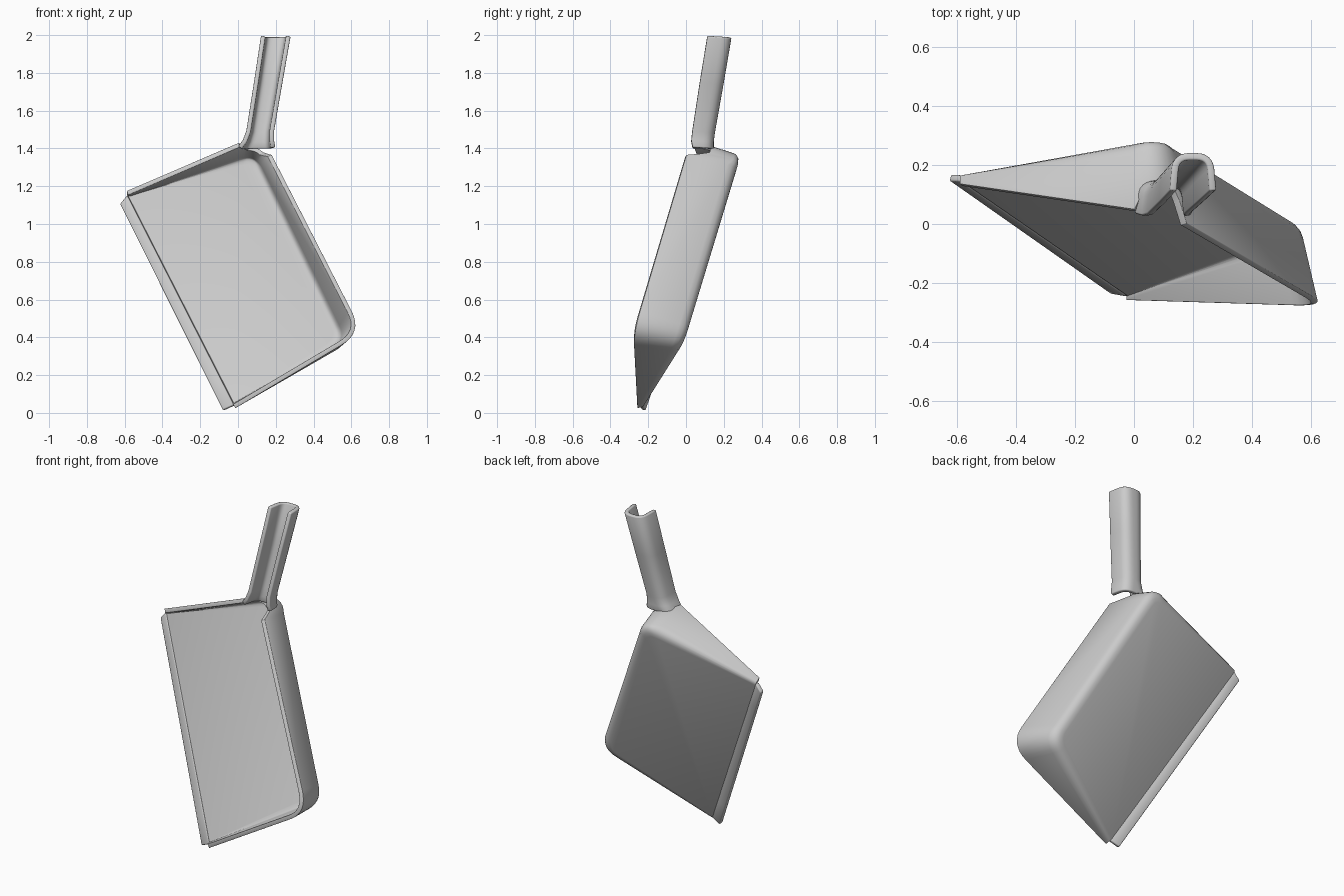
import bpy, bmesh, math
from mathutils import Vector as V

if "Cube" in bpy.data.objects:
    bpy.data.objects.remove(bpy.data.objects["Cube"])

THICK = 0.024


def finish(name, rings, cap=False):
    """Skin a list of equal-length point rings, then give it sheet thickness."""
    bm = bmesh.new()
    rows = [[bm.verts.new(p) for p in r] for r in rings]
    for a, b in zip(rows, rows[1:]):
        for i in range(len(a) - 1):
            bm.faces.new((a[i], a[i + 1], b[i + 1], b[i]))
    if cap:
        bm.faces.new(rows[0])
    bmesh.ops.recalc_face_normals(bm, faces=bm.faces)
    me = bpy.data.meshes.new(name)
    bm.to_mesh(me)
    bm.free()
    ob = bpy.data.objects.new(name, me)
    bpy.context.collection.objects.link(ob)
    sol = ob.modifiers.new("thickness", 'SOLIDIFY')
    sol.thickness = THICK
    sol.offset = 0
    bev = ob.modifiers.new("soft_rim", 'BEVEL')
    bev.width = 0.006
    bev.segments = 2
    bev.limit_method = 'ANGLE'
    bev.angle_limit = math.radians(50)
    bpy.ops.object.select_all(action='DESELECT')
    ob.select_set(True)
    bpy.context.view_layer.objects.active = ob
    bpy.ops.object.shade_smooth_by_angle(angle=math.radians(40))
    return ob


def bezier(a, b, c, n):
    return [a * (1 - t) ** 2 + b * 2 * t * (1 - t) + c * t * t
            for t in (i / n for i in range(n + 1))]


def outline(pts, trims, n=8):
    """Open polyline whose inner corners are rounded."""
    out = [pts[0]]
    for a, b, c, r in zip(pts, pts[1:], pts[2:], trims):
        out += bezier(b + (a - b).normalized() * r, b,
                      b + (c - b).normalized() * r, n)
    return out + [pts[-1]]


def toward(p, q, d):
    return (q - p).normalized() * d


# Pan: floor and three walls; corners run lip top, handle, far, lip bottom
A, D, C, B = V((-.585, .155, 1.15)), V((.09, .285, 1.375)), V((.575, -.015, .375)), V((-.02, -.235, .04))
rim = [V((-.585, .132, 1.165)), V((.115, .03, 1.465)), V((.645, -.278, .43)), V((-.02, -.257, .035))]
inset = [A + toward(A, B, .012),
         D + toward(D, C, .045) + toward(D, A, .045),
         C + toward(C, D, .045) + toward(C, B, .045),
         B + toward(B, A, .012)]
f_in = outline(inset, (.06, .06))
f_edge = outline([A, D, C, B], (.09, .09))
top = outline(rim, (.12, .12))
# wall dips where the handle channel runs into the pan
for i in range(1, 10):
    top[i] = top[i].lerp(f_edge[i], .42 * min(1, 1.6 * math.sin(math.pi * (i - 1) / 8)))
fillet = [bezier(a, b, b.lerp(c, .18), 4) for a, b, c in zip(f_in, f_edge, top)]
rings = [list(r) for r in zip(*fillet)] + [top]
finish("pan", rings, cap=True)

# Sweeping lip bent back along the open edge
lip_in = [A.lerp(B, i / 8) for i in range(9)]
lip_out = [V((-.622, .157, 1.105)).lerp(V((-.078, -.225, .014)), i / 8) for i in range(9)]
finish("lip", [lip_in, lip_out])

# Handle: front-open channel, flared where it meets the rim
def section(cx, z, front, half, depth, tilt=0.06):
    prof = [V((-half, 0, 0)), V((-half * .85, depth, 0)), V((half * .85, depth, 0)), V((half, 0, 0))]
    return [V((cx + p.x, front + p.y, z - p.y * tilt)) for p in outline(prof, (.045, .045), 6)]

stations = [(.098, 1.405, .035, .088, .10), (.108, 1.44, .028, .072, .107),
            (.117, 1.49, .033, .062, .108), (.16, 1.75, .073, .064, .114),
            (.2, 1.995, .113, .067, .116)]
finish("handle", [section(*s) for s in stations])
